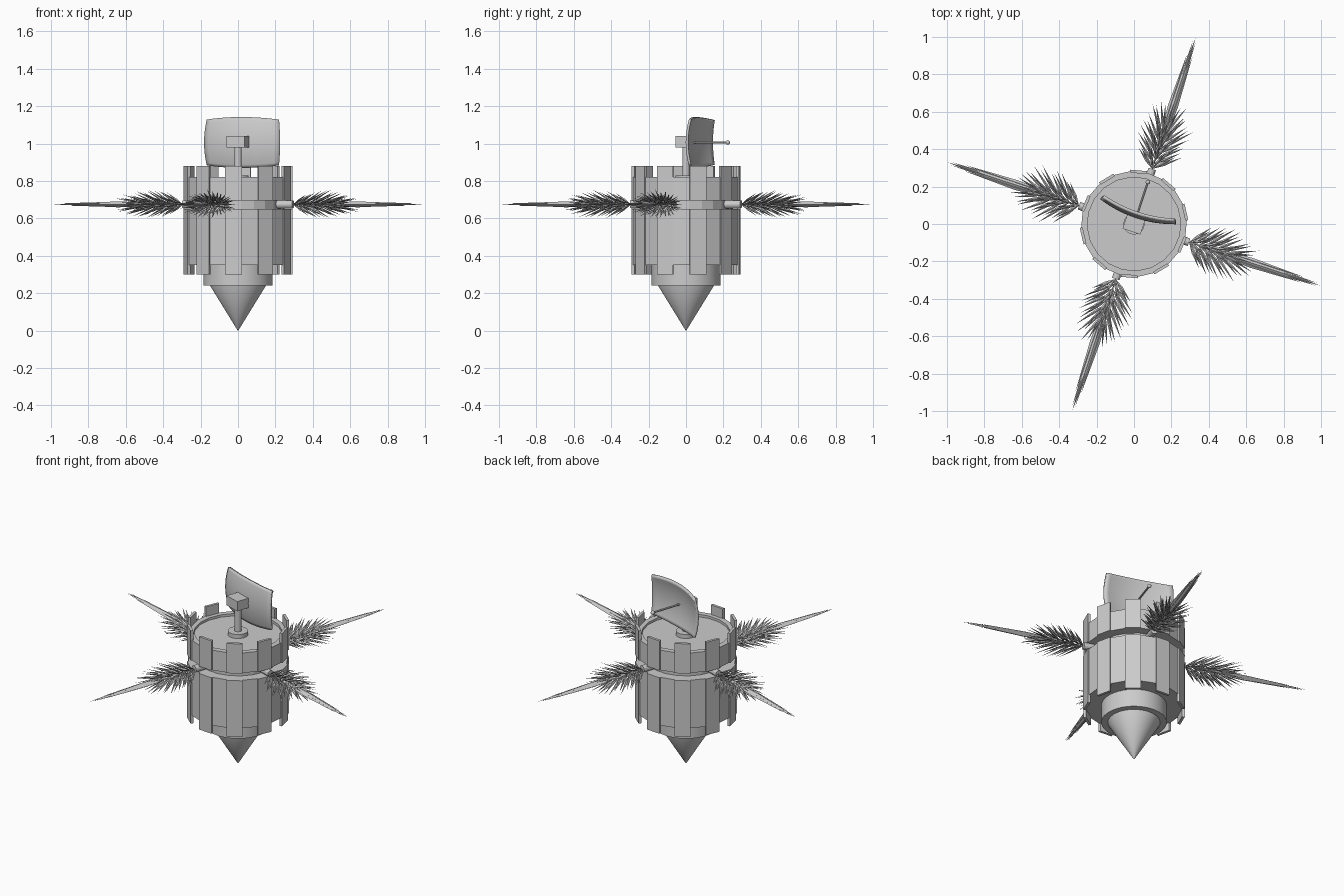
import bpy, bmesh, math, random
from mathutils import Vector, Matrix

if "Cube" in bpy.data.objects:
    bpy.data.objects.remove(bpy.data.objects["Cube"])

random.seed(4)
TURN = math.radians(-18.3)      # heading of the feathers and the dish
STAVE = math.radians(-95)       # heading of the first long stave
STEP = math.radians(18)
ARM_Z = 0.675

grey = bpy.data.materials.new("plain_grey")
grey.diffuse_color = (0.6, 0.6, 0.6, 1)
grey.use_nodes = True
grey.node_tree.nodes["Principled BSDF"].inputs["Base Color"].default_value = grey.diffuse_color


def finish(name, bm, smooth=False):
    bmesh.ops.recalc_face_normals(bm, faces=bm.faces)
    me = bpy.data.meshes.new(name)
    bm.to_mesh(me)
    bm.free()
    me.materials.append(grey)
    ob = bpy.data.objects.new(name, me)
    bpy.context.collection.objects.link(ob)
    if smooth:
        bpy.ops.object.select_all(action='DESELECT')
        ob.select_set(True)
        bpy.context.view_layer.objects.active = ob
        bpy.ops.object.shade_smooth_by_angle(angle=math.radians(35))
    return ob


def lathe(name, profile, segs, phase=0.0, smooth=True):
    bm = bmesh.new()
    vs = [bm.verts.new((r * math.cos(phase), r * math.sin(phase), z)) for r, z in profile]
    es = [bm.edges.new(p) for p in zip(vs, vs[1:])]
    bmesh.ops.spin(bm, geom=vs + es, cent=(0, 0, 0), axis=(0, 0, 1),
                   angle=math.tau, steps=segs, use_duplicate=False)
    bmesh.ops.remove_doubles(bm, verts=bm.verts, dist=1e-5)
    return finish(name, bm, smooth)


def rod(bm, a, b, r, segs=12):
    a, b = Vector(a), Vector(b)
    m = Matrix.Translation((a + b) / 2) @ (b - a).to_track_quat('Z', 'Y').to_matrix().to_4x4()
    bmesh.ops.create_cone(bm, cap_ends=True, segments=segs, radius1=r, radius2=r,
                          depth=(b - a).length, matrix=m)


# drum of flat panels with a groove round it
lathe("drum", [(0.25, 0.79), (0.25, 0.82), (0.283, 0.82), (0.283, 0.695), (0.225, 0.695),
               (0.225, 0.65), (0.283, 0.65), (0.283, 0.35), (0, 0.35)], 20, STAVE + STEP / 2, False)
lathe("deck", [(0, 0.805), (0.255, 0.805), (0.255, 0.79), (0, 0.79)], 48)

# long staves on every second panel, interrupted by the groove
bm = bmesh.new()
for k in range(10):
    a = STAVE + 2 * STEP * k
    for z0, z1 in ((0.30, 0.65), (0.695, 0.88)):
        ring = [Vector((r * math.cos(a + s * STEP / 2), r * math.sin(a + s * STEP / 2), 0))
                for r, s in ((0.275, -1), (0.291, -1), (0.291, 1), (0.275, 1))]
        lo = [bm.verts.new(p + Vector((0, 0, z0))) for p in ring]
        hi = [bm.verts.new(p + Vector((0, 0, z1))) for p in ring]
        bm.faces.new(lo)
        bm.faces.new(hi)
        for i in range(4):
            j = (i + 1) % 4
            bm.faces.new((lo[i], lo[j], hi[j], hi[i]))
finish("staves", bm)

# collar and pointed nose underneath
lathe("collar", [(0, 0.36), (0.185, 0.36), (0.185, 0.24), (0, 0.24)], 48)
lathe("nose_cone", [(0.148, 0.245), (0.148, 0.238), (0.004, 0.004), (0, 0)], 48)


# feather: spindle-shaped quills, flattened top to bottom
def quill(bm, start, end, w, t, belly=0.4):
    start, end = Vector(start), Vector(end)
    d = (end - start).normalized()
    side = d.cross(Vector((0, 0, 1))).normalized()
    up = side.cross(d)
    mid = start.lerp(end, belly)
    ring = [bm.verts.new(mid + o) for o in (side * w, up * t, -side * w, -up * t)]
    tips = [bm.verts.new(start), bm.verts.new(end)]
    for i in range(4):
        for tip in tips:
            bm.faces.new((ring[i], ring[(i + 1) % 4], tip))


def feather_mesh():
    bm = bmesh.new()
    # long blade made of overlapping quills
    quill(bm, (0.30, 0, 0), (1.048, 0, 0), 0.022, 0.016, 0.5)
    for s in (-1, 1):
        quill(bm, (0.33, 0, 0), (1.03, s * 0.008, 0), 0.016, 0.010, 0.45)
        quill(bm, (0.38, s * 0.012, 0), (0.95, s * 0.016, 0), 0.013, 0.009, 0.5)
        quill(bm, (0.36, 0, s * 0.006), (0.98, 0, s * 0.006), 0.012, 0.009, 0.5)
    # rows of barbs fanning out round the shaft
    rows, around = 8, 10
    for i in range(rows):
        f = i / (rows - 1)
        x = 0.31 + 0.19 * f
        spread = 0.085 + 0.085 * math.sin(math.pi * min(1, 0.15 + f * 0.7)) - 0.05 * f
        reach = 0.10 + 0.07 * f
        for j in range(around):
            a = math.tau * (j + 0.5 * (i % 2)) / around
            k = random.uniform(0.85, 1.08)
            quill(bm, (x, 0, 0), (x + reach * k, spread * k * math.cos(a),
                                  0.52 * spread * k * math.sin(a)), 0.008, 0.005)
    # peg that plugs the feather into the groove
    rod(bm, (0.20, 0, 0), (0.31, 0, 0), 0.021)
    return bm


for k in range(4):
    ob = finish("feather_%d" % (k + 1), feather_mesh())
    ob.location.z = ARM_Z
    ob.rotation_euler.z = TURN + k * math.pi / 2

# mast with foot and head block
lathe("mast", [(0, 0.83), (0.057, 0.83), (0.057, 0.80), (0, 0.80)], 16)
bm = bmesh.new()
rod(bm, (0, 0, 0.81), (0, 0, 1.0), 0.02, 16)
finish("mast_post", bm, True)
bm = bmesh.new()
bmesh.ops.create_cube(bm, size=1, matrix=Matrix.Translation((0, 0, 1.01)) @
                      Matrix.Diagonal((0.10, 0.085, 0.06, 1)))
finish("head_block", bm).rotation_euler.z = TURN

# curved dish: a bowed rectangular patch with thickness
bm = bmesh.new()
N = 16
bmesh.ops.create_grid(bm, x_segments=N, y_segments=N, size=1)
for v in bm.verts:
    a, b = v.co.x, v.co.y
    u = 0.212 * a * (1 - 0.05 * b * b)
    w = 0.134 * b * (1 - 0.10 * a * a)
    v.co = (u, 0.04 + 0.8 * u * u + 1.2 * w * w, 1.006 + w)
dish = finish("dish", bm, True)
dish.rotation_euler.z = TURN
mod = dish.modifiers.new("thickness", 'SOLIDIFY')
mod.thickness = 0.014
mod.offset = 0

# receiver rod with a small ball at its end
bm = bmesh.new()
rod(bm, (0, 0.03, 1.006), (0, 0.24, 1.006), 0.006, 10)
bmesh.ops.create_uvsphere(bm, u_segments=12, v_segments=8, radius=0.012,
                          matrix=Matrix.Translation((0, 0.235, 1.006)))
finish("receiver", bm, True).rotation_euler.z = TURN
